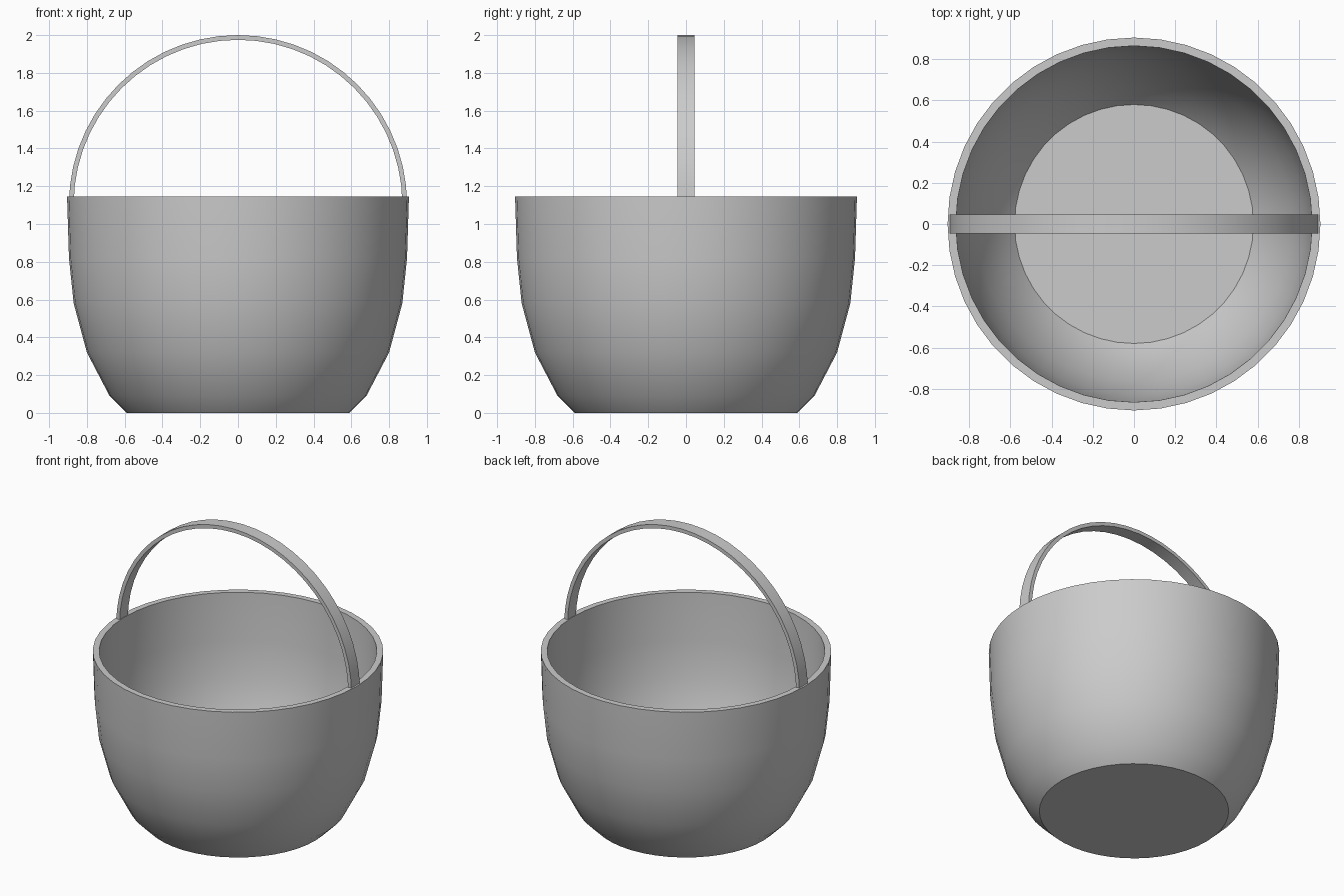
import bpy, bmesh, math

cube = bpy.data.objects.get("Cube")
if cube:
    bpy.data.objects.remove(cube, do_unlink=True)

grey = bpy.data.materials.new("plain grey")
grey.use_nodes = True
colour = (0.6, 0.6, 0.6, 1)
grey.diffuse_color = colour
grey.node_tree.nodes["Principled BSDF"].inputs["Base Color"].default_value = colour


def add_object(name, bm):
    """Turn a bmesh into a smooth object with sharp edges kept."""
    bmesh.ops.recalc_face_normals(bm, faces=bm.faces[:])
    mesh = bpy.data.meshes.new(name)
    bm.to_mesh(mesh)
    bm.free()
    mesh.materials.append(grey)
    obj = bpy.data.objects.new(name, mesh)
    bpy.context.collection.objects.link(obj)
    bpy.ops.object.select_all(action="DESELECT")
    obj.select_set(True)
    bpy.context.view_layer.objects.active = obj
    bpy.ops.object.shade_smooth_by_angle(angle=math.radians(35))
    return obj


def bridge(bm, a, b, closed=True):
    """Join two equal loops of vertices with quads."""
    n = len(a)
    for i in range(n if closed else n - 1):
        j = (i + 1) % n
        bm.faces.new((a[i], a[j], b[j], b[i]))


# Bowl: outer wall up to the rim, then the inner wall down to the floor
SIDES = 44
profile = [
    (0.59, 0), (0.68, 0.09), (0.80, 0.32), (0.87, 0.58), (0.895, 0.82), (0.905, 1.145),
    (0.865, 1.145), (0.855, 0.82), (0.83, 0.59), (0.765, 0.34), (0.65, 0.12), (0.58, 0.04),
]
bm = bmesh.new()
rings = []
for r, z in profile:
    angles = [math.tau * i / SIDES for i in range(SIDES)]
    rings.append([bm.verts.new((r * math.cos(a), r * math.sin(a), z)) for a in angles])
for low, high in zip(rings, rings[1:]):
    bridge(bm, low, high)
bm.faces.new(rings[0])
bm.faces.new(rings[-1])
add_object("basket_bowl", bm)

# Handle: a flat band swept over a half circle, ends sunk into the rim
STEPS = 28
OUTER, INNER, HALF_WIDTH, CENTRE_Z = 0.895, 0.87, 0.045, 1.105
bm = bmesh.new()
sections = []
for i in range(STEPS + 1):
    a = math.pi * i / STEPS
    corners = [(OUTER, -HALF_WIDTH), (OUTER, HALF_WIDTH), (INNER, HALF_WIDTH), (INNER, -HALF_WIDTH)]
    sections.append([bm.verts.new((r * math.cos(a), y, CENTRE_Z + r * math.sin(a))) for r, y in corners])
for a, b in zip(sections, sections[1:]):
    bridge(bm, a, b)
bm.faces.new(sections[0])
bm.faces.new(sections[-1])
add_object("handle", bm)
